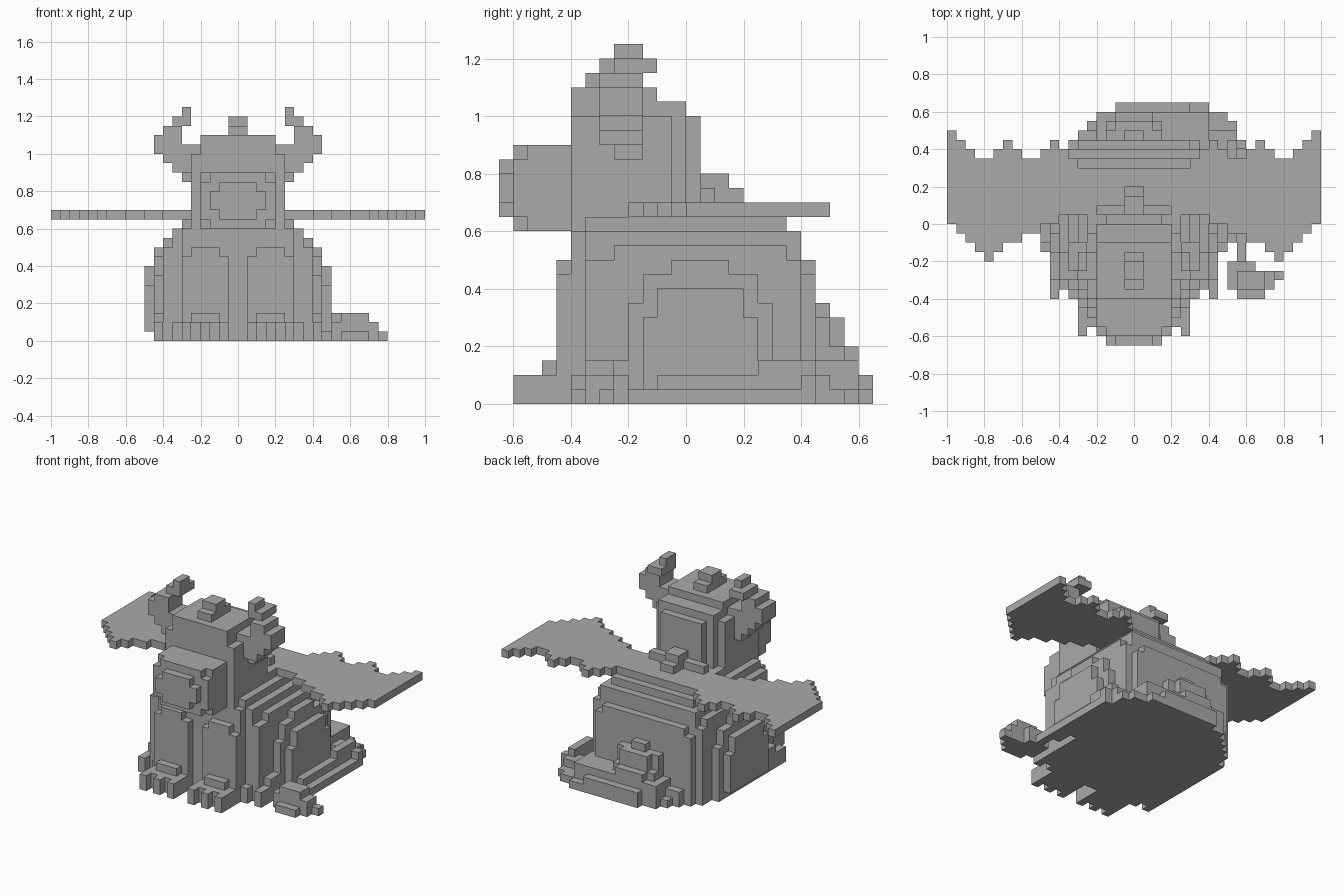
import bpy, bmesh
from mathutils import Vector

cube = bpy.data.objects.get("Cube")
if cube:
    bpy.data.objects.remove(cube, do_unlink=True)

U = 0.05  # edge of one block
grey = bpy.data.materials.new("stone_grey")
grey.use_nodes = True
COLOR = (0.4, 0.4, 0.4, 1)
grey.diffuse_color = COLOR
grey.node_tree.nodes["Principled BSDF"].inputs["Base Color"].default_value = COLOR

parts, filled = {}, set()


def box(name, x, y, z, mirror=False):
    """Fill a block range; mirror repeats it on the other side."""
    cells = parts.setdefault(name, set())
    for i in range(*x):
        for j in range(*y):
            for k in range(*z):
                for a in ((i, -1 - i) if mirror else (i,)):
                    if (a, j, k) not in filled:
                        filled.add((a, j, k))
                        cells.add((a, j, k))


def wide(name, half, y, z):
    box(name, (-half, half), y, z)


# Body: stepped tiers, widest at the bottom
wide("body", 5, (-8, 7), (0, 13))
wide("body", 6, (-8, 8), (0, 12))
wide("body", 6, (-7, 7), (12, 13))
wide("body", 7, (-7, 8), (0, 12))
wide("body", 8, (-7, 8), (0, 10))
wide("body", 8, (-5, 7), (10, 11))
wide("body", 6, (8, 9), (0, 10))
wide("body", 7, (8, 9), (0, 9))

# Haunches: rounded plates on both sides
for x, y, z in [((8, 9), (-4, 6), (0, 7)), ((8, 9), (-3, 5), (7, 9)),
                ((8, 9), (-1, 3), (9, 10)), ((9, 10), (-3, 5), (1, 6)),
                ((9, 10), (-2, 4), (6, 8))]:
    box("haunches", x, y, z, True)

# Front legs, feet and claws
box("front_legs", (1, 6), (-9, -8), (0, 9), True)
box("front_legs", (2, 5), (-9, -8), (9, 10), True)
box("front_feet", (1, 6), (-11, -9), (0, 2), True)
box("front_feet", (2, 5), (-10, -9), (2, 3), True)
for x in (1, 3, 5):
    box("front_claws", (x, x + 1), (-12, -11), (0, 2), True)

# Hind feet and claws
box("hind_feet", (6, 9), (-7, -4), (0, 2), True)
box("hind_feet", (7, 9), (-6, -4), (2, 3), True)
for x in (6, 8):
    box("hind_claws", (x, x + 1), (-8, -7), (0, 2), True)

# Shoulder hump and spines behind the neck
wide("shoulders", 6, (1, 5), (13, 14))
wide("shoulders", 5, (-7, 6), (13, 14))
wide("neck_spines", 4, (1, 2), (14, 15))
wide("neck_spines", 1, (1, 4), (14, 15))
wide("neck_spines", 1, (1, 3), (15, 16))

# Head with crest
wide("head", 4, (-8, -2), (12, 22))
wide("head", 4, (-2, 0), (12, 21))
wide("head", 3, (0, 1), (14, 20))
wide("head", 5, (-8, -1), (12, 20))
wide("crest", 1, (-7, -3), (22, 23))
wide("crest", 1, (-6, -4), (23, 24))

# Snout with clipped corners and a raised muzzle
wide("snout", 4, (-11, -8), (12, 18))
wide("snout", 4, (-12, -11), (13, 17))
wide("snout", 3, (-12, -11), (12, 18))
wide("muzzle", 3, (-13, -12), (14, 16))
wide("muzzle", 2, (-13, -12), (13, 17))

# Horns curving outward, then up
for x, y, z in [((5, 6), (-5, -3), 17), ((5, 7), (-6, -3), 18),
                ((5, 8), (-6, -3), 19), ((4, 9), (-6, -3), 20),
                ((6, 9), (-6, -3), 21), ((6, 8), (-6, -3), 22),
                ((5, 7), (-5, -2), 23), ((5, 6), (-5, -3), 24)]:
    box("horns", x, y, (z, z + 1), True)

# Wings: one block thick with scalloped edges, listed column by column
front_edge = [1, 1, 1, 0, 0, -1, -1, -2, -2, -3, -4, -3, -2, -1, 0]
back_edge = [6, 7, 8, 9, 8, 7, 7, 8, 9, 8, 7, 7, 8, 9, 10]
for i, (a, b) in enumerate(zip(front_edge, back_edge)):
    box("wings", (5 + i, 6 + i), (a, b), (13, 14), True)

# Tail base: stacked tiers at the back
for x, y, top in [((-2, 8), 13, 1), ((-4, 10), 12, 1), ((-5, 11), 11, 1),
                  ((-6, 11), 10, 2), ((-7, 12), 9, 2), ((-2, 6), 13, 2),
                  ((-4, 8), 12, 3), ((-2, 2), 12, 4), ((-3, 3), 11, 4),
                  ((-2, 2), 11, 6), ((-3, 3), 10, 6), ((-1, 1), 10, 7)]:
    box("tail_base", x, (8, y), (0, top))

# Tail strip curling along one side to a pointed tip
box("tail", (8, 12), (0, 8), (0, 1))
box("tail", (11, 12), (-4, 0), (0, 1))
box("tail", (10, 11), (-2, 8), (0, 2))
box("tail", (10, 11), (5, 9), (2, 3))
for x, y, z in [((10, 13), (-7, -4), (0, 2)), ((11, 14), (-8, -5), (0, 1)),
                ((11, 14), (-7, -5), (1, 3)), ((14, 15), (-7, -5), (0, 2)),
                ((15, 16), (-6, -5), (0, 1))]:
    box("tail_tip", x, y, z)

# Build each part from its exposed block faces, joined into flat areas
AXES = [Vector((1, 0, 0)), Vector((0, 1, 0)), Vector((0, 0, 1))]
for name, cells in parts.items():
    bm = bmesh.new()
    for cell in sorted(cells):
        centre = Vector(cell) + Vector((0.5, 0.5, 0.5))
        for axis in range(3):
            for sign in (-1, 1):
                n = AXES[axis] * sign
                if tuple(int(c) for c in Vector(cell) + n) in filled:
                    continue
                s, t = AXES[(axis + 1) % 3] * sign, AXES[(axis + 2) % 3]
                corners = [n - s - t, n + s - t, n + s + t, n - s + t]
                bm.faces.new([bm.verts.new((centre + c / 2) * U) for c in corners])
    bmesh.ops.remove_doubles(bm, verts=bm.verts[:], dist=U / 50)
    bmesh.ops.dissolve_limit(bm, angle_limit=0.01, verts=bm.verts[:], edges=bm.edges[:])
    mesh = bpy.data.meshes.new(name)
    bm.to_mesh(mesh)
    bm.free()
    mesh.materials.append(grey)
    bpy.context.collection.objects.link(bpy.data.objects.new(name, mesh))
